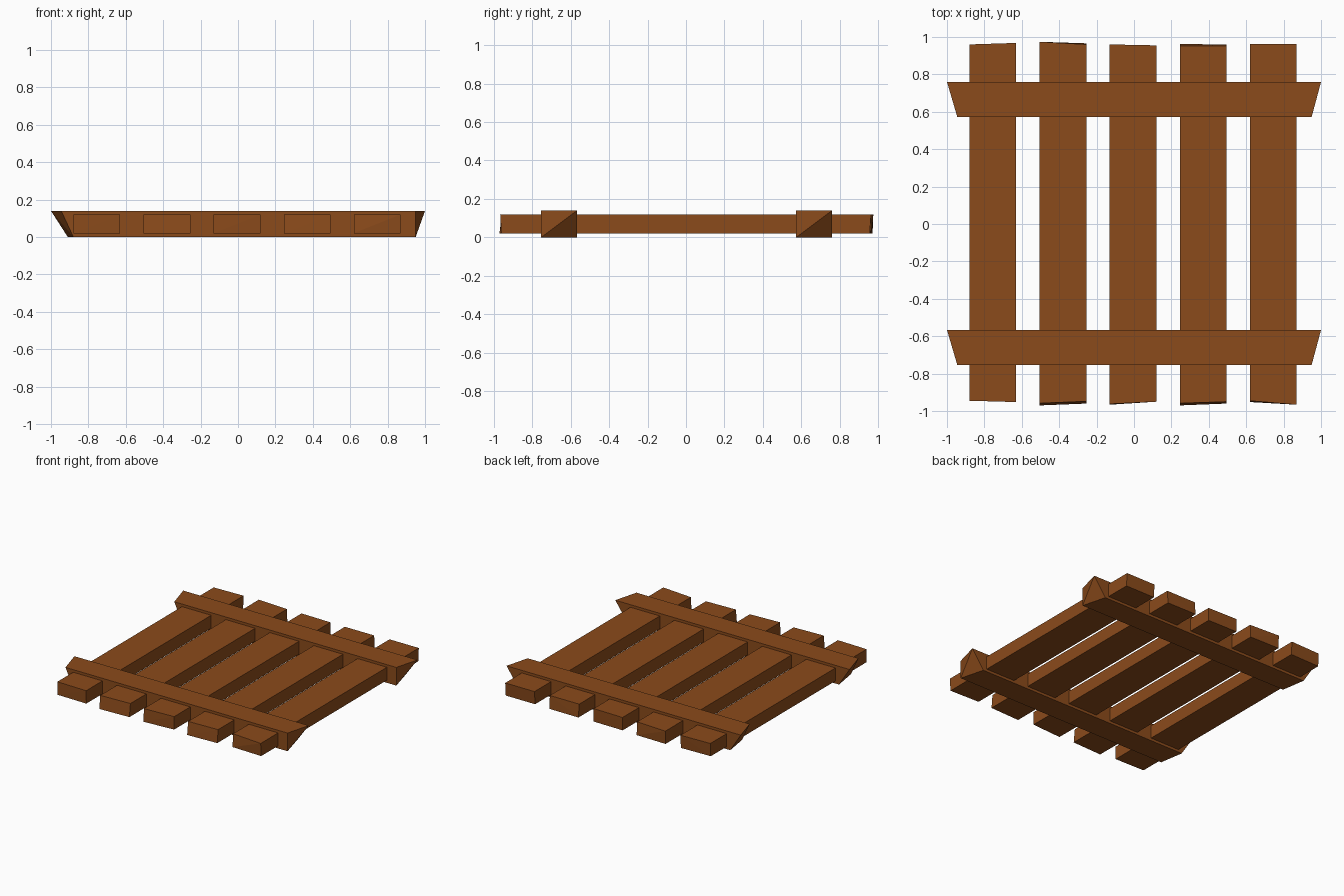
import bpy, bmesh

if "Cube" in bpy.data.objects:
    bpy.data.objects.remove(bpy.data.objects["Cube"])

wood = bpy.data.materials.new("brown_wood")
wood.diffuse_color = (0.258, 0.07, 0.011, 1)
wood.use_nodes = True
wood.node_tree.nodes["Principled BSDF"].inputs["Base Color"].default_value = wood.diffuse_color


def hull(name, points):
    """Flat-faced beam from its eight corners."""
    bm = bmesh.new()
    for p in points:
        bm.verts.new(p)
    bmesh.ops.convex_hull(bm, input=bm.verts[:])
    bmesh.ops.dissolve_limit(bm, angle_limit=0.01, verts=bm.verts[:], edges=bm.edges[:])
    bmesh.ops.recalc_face_normals(bm, faces=bm.faces[:])
    me = bpy.data.meshes.new(name)
    bm.to_mesh(me)
    bm.free()
    me.materials.append(wood)
    ob = bpy.data.objects.new(name, me)
    bpy.context.collection.objects.link(ob)


# Long planks with slightly uneven saw cuts.
# Each end: top-left, top-right, bottom-left, bottom-right y
cuts = [
    ((-0.945, -0.952, -0.945, -0.95), (0.96, 0.968, 0.955, 0.962)),
    ((-0.958, -0.948, -0.97, -0.96), (0.974, 0.96, 0.97, 0.966)),
    ((-0.962, -0.95, -0.966, -0.95), (0.96, 0.955, 0.958, 0.955)),
    ((-0.958, -0.95, -0.97, -0.96), (0.953, 0.953, 0.962, 0.96)),
    ((-0.945, -0.966, -0.952, -0.96), (0.962, 0.962, 0.955, 0.955)),
]
for i, (front, back) in enumerate(cuts):
    x0 = -0.88 + i * 0.375
    corners = [(x0, 0.12), (x0 + 0.25, 0.12), (x0, 0.02), (x0 + 0.25, 0.02)]
    hull(f"plank_{i + 1}", [(x, y, z) for end in (front, back)
                            for (x, z), y in zip(corners, end)])

# Two cross rails with angled ends, wrapping around the planks
for name, y0 in (("front_rail", -0.753), ("back_rail", 0.573)):
    y1 = y0 + 0.187
    hull(name, [
        (-0.945, y0, 0.14), (0.95, y0, 0.14), (-0.88, y0, 0.0), (0.95, y0, 0.0),
        (-1.0, y1, 0.14), (1.0, y1, 0.14), (-0.91, y1, 0.0), (0.90, y1, 0.0),
    ])
